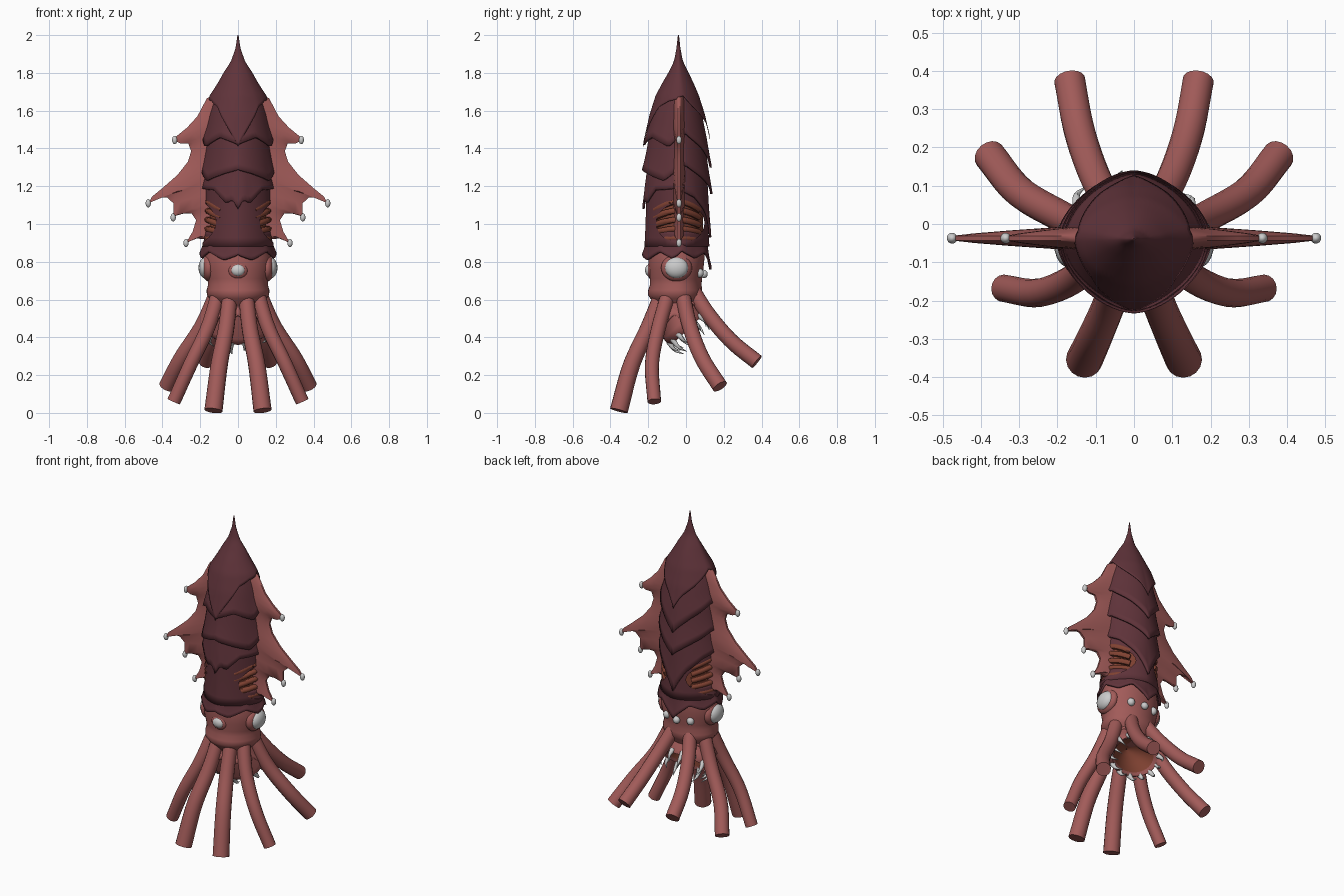
import bpy, bmesh, math
from mathutils import Vector as V

if "Cube" in bpy.data.objects:
    bpy.data.objects.remove(bpy.data.objects["Cube"])
pi = math.pi

def mat(name, c):
    m = bpy.data.materials.new(name)
    m.diffuse_color = (*c, 1)
    m.use_nodes = True
    m.node_tree.nodes["Principled BSDF"].inputs["Base Color"].default_value = m.diffuse_color
    return m
FLESH = mat("flesh", (.36, .105, .10))
SHELL = mat("shell", (.115, .033, .042))
GILL = mat("gill", (.22, .055, .032))

def finish(ob, m, mirror=False, thick=0, angle=45):
    if m: ob.data.materials.append(m)
    bpy.ops.object.select_all(action='DESELECT')
    ob.select_set(True)
    bpy.context.view_layer.objects.active = ob
    bpy.ops.object.shade_smooth_by_angle(angle=math.radians(angle))
    if thick:
        s = ob.modifiers.new("thick", 'SOLIDIFY')
        s.thickness, s.offset = thick, -1
    if mirror:
        ob.modifiers.new("mirror", 'MIRROR').use_clip = False
    return ob

def loft(name, rows, m, closed=True, caps=False, **kw):
    bm = bmesh.new()
    vs = [[bm.verts.new(p) for p in r] for r in rows]
    n = len(rows[0])
    for a, b in zip(vs, vs[1:]):
        for i in range(n if closed else n - 1):
            j = (i + 1) % n
            bm.faces.new((a[i], a[j], b[j], b[i]))
    if caps:
        bm.faces.new(vs[0]); bm.faces.new(vs[-1])
    bmesh.ops.recalc_face_normals(bm, faces=bm.faces)
    me = bpy.data.meshes.new(name)
    bm.to_mesh(me); bm.free()
    ob = bpy.data.objects.new(name, me)
    bpy.context.collection.objects.link(ob)
    return finish(ob, m, **kw)

def path(pts, u):
    # Catmull-Rom point at u in 0..1
    P = [V(p) for p in pts]
    P = [2 * P[0] - P[1]] + P + [2 * P[-1] - P[-2]]
    k = len(P) - 3
    i = min(int(u * k), k - 1)
    t = u * k - i
    a, b, c, d = P[i:i + 4]
    return .5 * (2*b + (c - a)*t + (2*a - 5*b + 4*c - d)*t*t + (3*b - a - 3*c + d)*t**3)

def tube(name, pts, r0, r1, m, n=12, steps=14, **kw):
    rows = []
    for s in range(steps + 1):
        u = s / steps
        p = path(pts, u)
        t = (path(pts, min(1, u + .02)) - path(pts, max(0, u - .02))).normalized()
        e = t.cross(V((.31, .9, .3))).normalized()
        f = t.cross(e)
        r = r0 + (r1 - r0) * u
        rows.append([p + r * (math.cos(a) * e + math.sin(a) * f)
                     for a in (2 * pi * i / n for i in range(n))])
    return loft(name, rows, m, caps=True, **kw)

def ball(name, loc, scale, m=None, **kw):
    bpy.ops.mesh.primitive_uv_sphere_add(segments=20, ring_count=12, radius=1)
    ob = bpy.context.object
    ob.name = name
    for v in ob.data.vertices:
        v.co = V([v.co[i] * scale[i] + loc[i] for i in range(3)])
    return finish(ob, m, **kw)

def lerp_table(tab, x):
    tab = sorted(tab)
    for a, b in zip(tab, tab[1:]):
        if x <= b[0]:
            t = max(0, (x - a[0]) / (b[0] - a[0]))
            return [p + (q - p) * t for p, q in zip(a, b)][1:]
    return list(tab[-1][1:])

def section(prof, z, th, off=0, e=1.2):
    # th = 0 is the front, pi the back
    a, f, b = (v + off for v in lerp_table(prof, z))
    s, c = math.sin(th), math.cos(th)
    x = a * math.copysign(abs(s)**e, s)
    y = -.04 - (f if c > 0 else b) * math.copysign(abs(c)**e, c)
    return V((x, y, z))

# Mantle: z, half width, front depth, back depth
MANTLE = [(2.0, .003, .003, .003), (1.93, .012, .01, .01), (1.86, .033, .022, .022),
          (1.8, .066, .05, .05), (1.75, .088, .078, .072), (1.68, .122, .112, .098),
          (1.58, .145, .137, .122), (1.45, .16, .155, .138), (1.2, .172, .17, .152),
          (.9, .177, .168, .152), (.7, .182, .17, .15)]

# Overlapping armour plates: top z, flare, lower edge from front (0) to back (1)
PLATES = [
    (2.0, .03, 24, [(0, 1.41), (.12, 1.51), (.25, 1.62), (.36, 1.65), (.46, 1.66), (.58, 1.68), (.75, 1.6), (.9, 1.53), (1, 1.45)]),
    (1.72, .03, 8, [(0, 1.42), (.2, 1.46), (.38, 1.41), (.5, 1.47), (.6, 1.48), (.8, 1.40), (1, 1.3)]),
    (1.54, .028, 8, [(0, 1.29), (.14, 1.27), (.34, 1.23), (.5, 1.3), (.6, 1.31), (.8, 1.24), (1, 1.16)]),
    (1.38, .022, 8, [(0, 1.08), (.07, 1.13), (.13, 1.11), (.25, 1.18), (.5, 1.19), (.7, 1.14), (.85, 1.06), (1, .93)]),
    (1.26, .012, 8, [(0, .88), (1, .88)]),
    (.96, .025, 8, [(0, .84), (.15, .81), (.3, .855), (.42, .82), (.55, .86), (.7, .82), (.82, .85), (1, .76)]),
]
plates = []
N = 72
for i, (top, flare, R, edge) in enumerate(PLATES):
    rows = []
    for r in range(R + 1):
        t = r / R
        row = []
        for k in range(N):
            th = 2 * pi * k / N
            zb = lerp_table(edge, abs(th if th <= pi else 2 * pi - th) / pi)[0]
            row.append(section(MANTLE, top + (zb - top) * t, th, flare * t**2))
        rows.append(row)
    plates.append(loft(f"mantle_plate_{i + 1}", rows, SHELL, thick=.002 if i == 0 else .012))

# Side gill openings
bpy.ops.mesh.primitive_cylinder_add(vertices=32, radius=1, depth=1, rotation=(0, pi / 2, 0))
cutter = bpy.context.object
cutter.name = "gill_cutter"
cutter.location = (0, -.03, 1.005)
cutter.scale = (.105, .128, .9)
cutter.hide_render = True
cutter.hide_set(True)
b = plates[4].modifiers.new("gills", 'BOOLEAN')
b.object, b.operation, b.solver = cutter, 'DIFFERENCE', 'EXACT'
loft("gill_core", [[section(MANTLE, z, 2 * pi * k / N, -.022) for k in range(N)]
                   for z in (.86, .95, 1.05, 1.2)], GILL, caps=True)
for i in range(5):
    pts = [section(MANTLE, .915 + i * .04 + .035 * math.sin(pi * k / 8) * (i / 4 + .3),
                   pi * (.2 + .6 * k / 8), -.012) for k in range(9)]
    tube(f"gill_ridge_{i + 1}", pts, .017, .017, GILL, n=8, steps=16, mirror=True)

# Side fins
FIN = [(.12, 1.69), (.165, 1.665), (.215, 1.57), (.27, 1.51), (.325, 1.465), (.335, 1.44),
       (.30, 1.425), (.262, 1.425), (.248, 1.385), (.265, 1.33), (.32, 1.26), (.40, 1.19),
       (.455, 1.145), (.475, 1.11), (.42, 1.14), (.375, 1.14), (.342, 1.11), (.342, 1.04),
       (.29, 1.055), (.245, 1.055), (.222, 1.02), (.24, .96), (.275, .90), (.225, .925), (.19, .92)]
rows = []
for i, (x, z) in enumerate(FIN):
    bz = 1.68 - .76 * i / (len(FIN) - 1)
    prof = [(k, .03 * (1 - k)**.8 + .006) for k in (0, .3, .6, .85, 1)]
    pt = lambda k, h: V((.09 + (x - .09) * k, -.037 + h, bz + (z - bz) * k))
    rows.append([pt(k, -h) for k, h in prof] + [pt(k, h) for k, h in reversed(prof)])
loft("side_fin", rows, FLESH, caps=True, mirror=True)
for i, (x, z) in enumerate([(.335, 1.445), (.475, 1.11), (.343, 1.035), (.275, .90)]):
    ball(f"fin_tip_{i + 1}", (x, -.037, z), (.014, .014, .022), mirror=True)

# Head
HEAD = [(.9, .16, .15, .135), (.82, .178, .16, .138), (.76, .175, .158, .132), (.71, .162, .152, .125),
        (.68, .158, .15, .122), (.65, .166, .16, .126), (.625, .165, .162, .126), (.605, .15, .148, .115),
        (.57, .12, .12, .10), (.53, .09, .08, .08)]
loft("head", [[section(HEAD, z, 2 * pi * k / 48, 0, 1) for k in range(48)]
              for z in [h[0] for h in HEAD]], FLESH, caps=True)
ball("side_eyelid", (.155, -.05, .768), (.038, .082, .072), FLESH, mirror=True)
ball("side_eye", (.172, -.05, .768), (.037, .063, .056), mirror=True)
ball("front_eyelid", (0, -.185, .755), (.052, .022, .045), FLESH)
ball("front_eye", (0, -.193, .755), (.037, .024, .032))
ball("back_eye", (0, .095, .735), (.022, .02, .022))
ball("back_side_eye", (.082, .072, .74), (.022, .022, .024), mirror=True)

# Tentacles
ARMS = [[(.04, -.12, .65), (.062, -.20, .45), (.10, -.29, .25), (.13, -.355, .012)],
        [(.10, -.09, .64), (.16, -.145, .45), (.25, -.18, .26), (.34, -.168, .06)],
        [(.11, -.02, .64), (.19, .02, .46), (.30, .085, .29), (.378, .18, .14)],
        [(.05, .03, .66), (.10, .12, .52), (.142, .24, .38), (.168, .375, .27)]]
for i, a in enumerate(ARMS):
    tube(f"tentacle_{i + 1}", a, .04, (.048, .036, .042, .041)[i], FLESH, n=16, mirror=True)

# Webbing between tentacle roots
def web(name, a, b, reach, **kw):
    rows = []
    for r in range(9):
        row = []
        for s in range(11):
            f = s / 10
            u = reach * r / 8 * (1 - .45 * math.sin(pi * f))
            row.append(path(a, u).lerp(path(b, u), f))
        rows.append(row)
    loft(name, rows, FLESH, closed=False, thick=.015, **kw)
flip = lambda a: [(-x, y, z) for x, y, z in a]
web("front_web", flip(ARMS[0]), ARMS[0], .4)
web("back_web", flip(ARMS[3]), ARMS[3], .2)
for i, reach in enumerate((.42, .4, .28)):
    web(f"side_web_{i + 1}", ARMS[i], ARMS[i + 1], reach, mirror=True)

# Mouth: tilted funnel facing down and back, lip and teeth
def rim(th, k=1, d=0):
    return V((.155 * k * math.sin(th), -.005 - .085 * k * math.cos(th) + .69 * d,
              .455 - .08 * k * math.cos(th) - .73 * d))
spin = [2 * pi * k / 40 for k in range(40)]
loft("mouth_outer", [[section(HEAD, .6, t, -.02, 1) for t in spin], [rim(t, 1.08, -.03) for t in spin],
                     [rim(t, 1.1) for t in spin], [rim(t, 1, .02) for t in spin],
                     [rim(t, .86, .005) for t in spin]], FLESH)
loft("mouth_throat", [[rim(t, k, d) for t in spin] for k, d in ((.88, .005), (.6, -.04), (.25, -.08), (.02, -.09))],
     GILL)
for i in range(14):
    th = 2 * pi * (i + .5) / 14
    L = .10 if i % 2 else .075
    tube(f"tooth_{i + 1}", [rim(th, 1.02, 0), rim(th, 1.08, L * .55), rim(th, .9, L)],
         .017, .001, None, n=8, steps=6)
